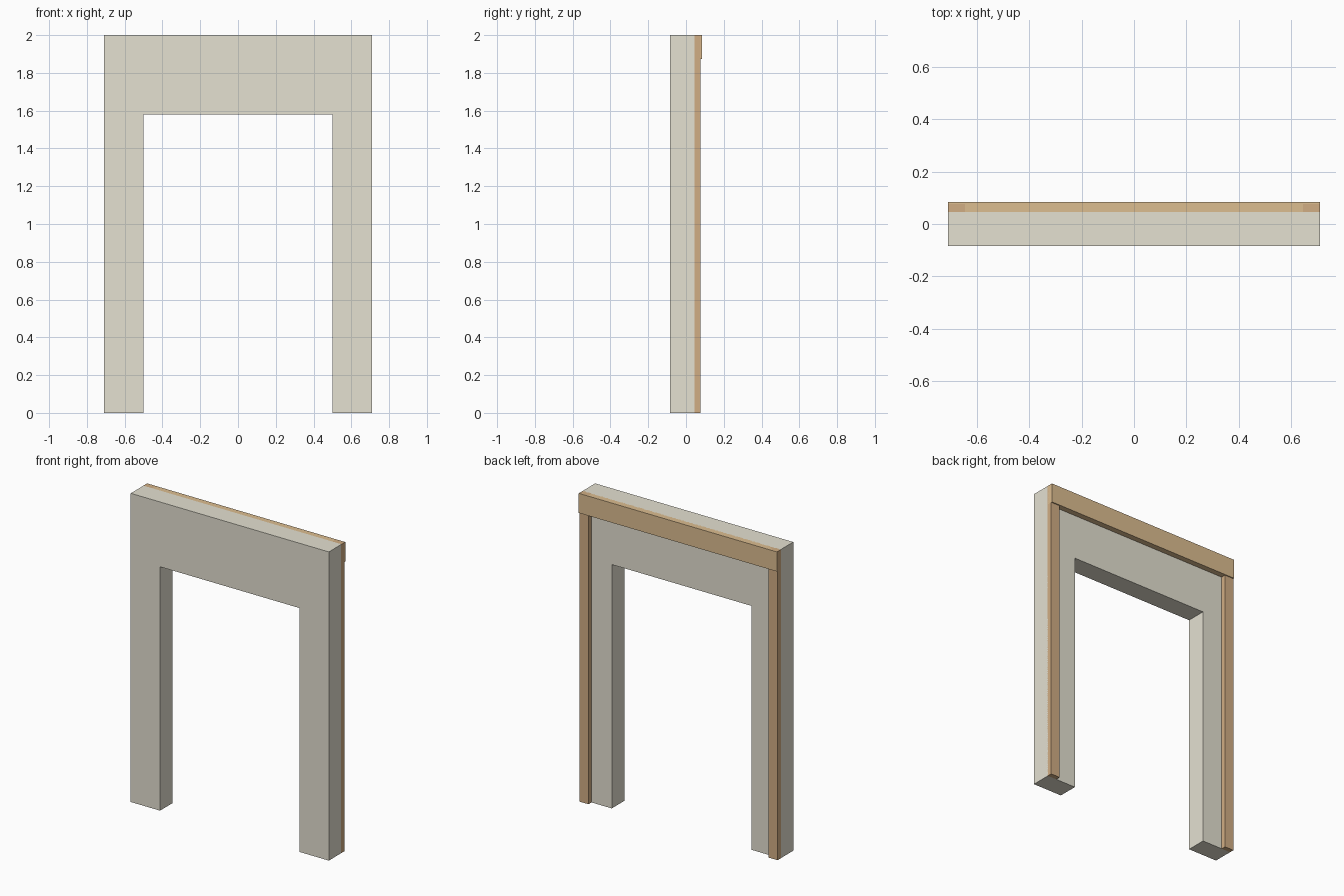
import bpy
import bmesh

if "Cube" in bpy.data.objects:
    bpy.data.objects.remove(bpy.data.objects["Cube"])

H, W, D = 2.0, 0.71, 0.084      # height, half width, half depth
OPEN_X, OPEN_Z = 0.5, 1.58      # doorway half width and height
WALL_BACK, TRIM_FRONT = 0.046, 0.042


def material(name, rgb):
    m = bpy.data.materials.new(name)
    m.diffuse_color = (*rgb, 1)
    m.use_nodes = True
    m.node_tree.nodes["Principled BSDF"].inputs["Base Color"].default_value = m.diffuse_color
    return m


def extrude_y(name, profile, y0, y1, mat):
    """Extrude an (x, z) outline from y0 to y1."""
    bm = bmesh.new()
    face = bm.faces.new([bm.verts.new((x, y0, z)) for x, z in profile])
    new = bmesh.ops.extrude_face_region(bm, geom=[face])["geom"]
    verts = [v for v in new if isinstance(v, bmesh.types.BMVert)]
    bmesh.ops.translate(bm, verts=verts, vec=(0, y1 - y0, 0))
    bmesh.ops.recalc_face_normals(bm, faces=bm.faces)
    mesh = bpy.data.meshes.new(name)
    bm.to_mesh(mesh)
    bm.free()
    mesh.materials.append(mat)
    ob = bpy.data.objects.new(name, mesh)
    bpy.context.collection.objects.link(ob)
    return ob


def rect(x0, x1, z0, z1):
    return [(x0, z0), (x1, z0), (x1, z1), (x0, z1)]


plaster = material("plaster", (0.78, 0.75, 0.64))
beam_wood = material("beam_wood", (0.72, 0.51, 0.28))
post_wood = material("post_wood", (0.64, 0.42, 0.23))

# Wall with doorway
half = [(OPEN_X, OPEN_Z), (OPEN_X, 0), (W, 0), (W, H)]
outline = half + [(-x, z) for x, z in reversed(half)]
extrude_y("doorway_wall", outline, -D, WALL_BACK, plaster)

# Timber trim on the back: two posts and a slightly prouder top beam
for side, s in (("left", -1), ("right", 1)):
    x0, x1 = sorted((s * 0.645, s * W))
    extrude_y(f"{side}_post", rect(x0, x1, 0, H), TRIM_FRONT, 0.077, post_wood)
extrude_y("top_beam", rect(-W, W, 1.873, H), TRIM_FRONT, D, beam_wood)
